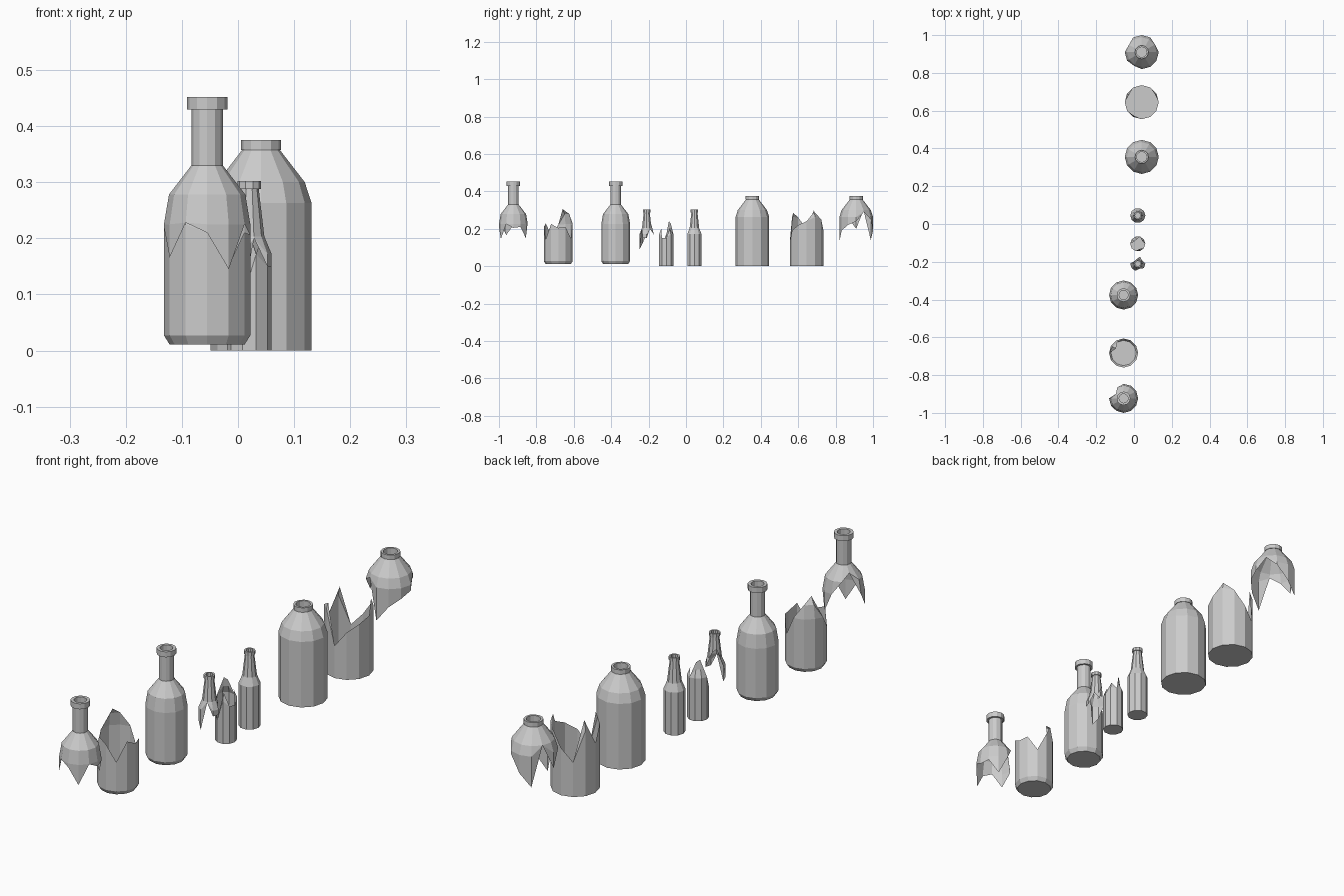
import bpy, bmesh, math

if "Cube" in bpy.data.objects:
    bpy.data.objects.remove(bpy.data.objects["Cube"])


def radius_at(profile, z):
    """Radius of the outer profile at height z."""
    for (r0, z0), (r1, z1) in zip(profile, profile[1:]):
        if z0 <= z <= z1 and z1 > z0:
            return r0 + (r1 - r0) * (z - z0) / (z1 - z0)
    return profile[-1][0]


def make_bottle(name, profile, sides, x, y, mouth, breaks=None, keep=None):
    """Lathe a bottle; keep='bottom' or 'top' leaves one side of the jagged break."""
    bm = bmesh.new()
    columns = []
    for i in range(sides):
        a = 2 * math.pi * i / sides
        column = []
        for r, z in profile:
            if keep:
                h = breaks[i]
                if (keep == 'bottom' and z > h) or (keep == 'top' and z < h):
                    r, z = radius_at(profile, h), h
            column.append((r, z))
        # recessed mouth inside the lip
        if keep != 'bottom':
            column += [(mouth[0], profile[-1][1]), mouth]
        columns.append([bm.verts.new((r * math.cos(a), r * math.sin(a), z))
                        for r, z in column])
    for i in range(sides):
        c, d = columns[i], columns[(i + 1) % sides]
        for j in range(len(c) - 1):
            bm.faces.new((c[j], d[j], d[j + 1], c[j + 1]))
    # floor and mouth plug
    if keep != 'top':
        bm.faces.new([c[0] for c in reversed(columns)])
    if keep != 'bottom':
        bm.faces.new([c[-1] for c in columns])
    bmesh.ops.remove_doubles(bm, verts=bm.verts, dist=0.0005)
    mesh = bpy.data.meshes.new(name)
    bm.to_mesh(mesh)
    bm.free()
    obj = bpy.data.objects.new(name, mesh)
    obj.location = (x, y, 0)
    bpy.context.collection.objects.link(obj)


# outer profiles (radius, height), mouth, break heights, x, y of whole/bottom/top
bottles = {
    'long_neck_bottle': dict(
        profile=[(.067, .011), (.077, .027), (.077, .225), (.068, .278),
                 (.028, .33), (.028, .43), (.036, .43), (.036, .452)],
        mouth=(.024, .425), x=-.055, ys=(-.376, -.683, -.923),
        breaks=[.205, .21, .15, .23, .28, .305, .22, .166, .228, .21, .145, .225]),
    'small_bottle': dict(
        profile=[(.04, 0), (.04, .172), (.027, .203), (.017, .288),
                 (.021, .288), (.021, .302)],
        mouth=(.014, .285), x=.02, ys=(.045, -.105, -.21),
        breaks=[.15, .2, .17, .23, .24, .17, .12, .09, .2, .15]),
    'wide_bottle': dict(
        profile=[(.09, 0), (.09, .263), (.078, .30), (.034, .357),
                 (.036, .357), (.036, .375)],
        mouth=(.027, .35), x=.041, ys=(.355, .645, .91),
        breaks=[.24, .29, .25, .19, .14, .30, .2, .26, .285, .13, .19, .22]),
}

# whole, broken base and broken neck of each bottle
for name, b in bottles.items():
    for part, keep, y in zip(('whole', 'broken_base', 'broken_neck'),
                             (None, 'bottom', 'top'), b['ys']):
        make_bottle(f'{name}_{part}', b['profile'], len(b['breaks']), b['x'], y,
                    b['mouth'], b['breaks'], keep)
